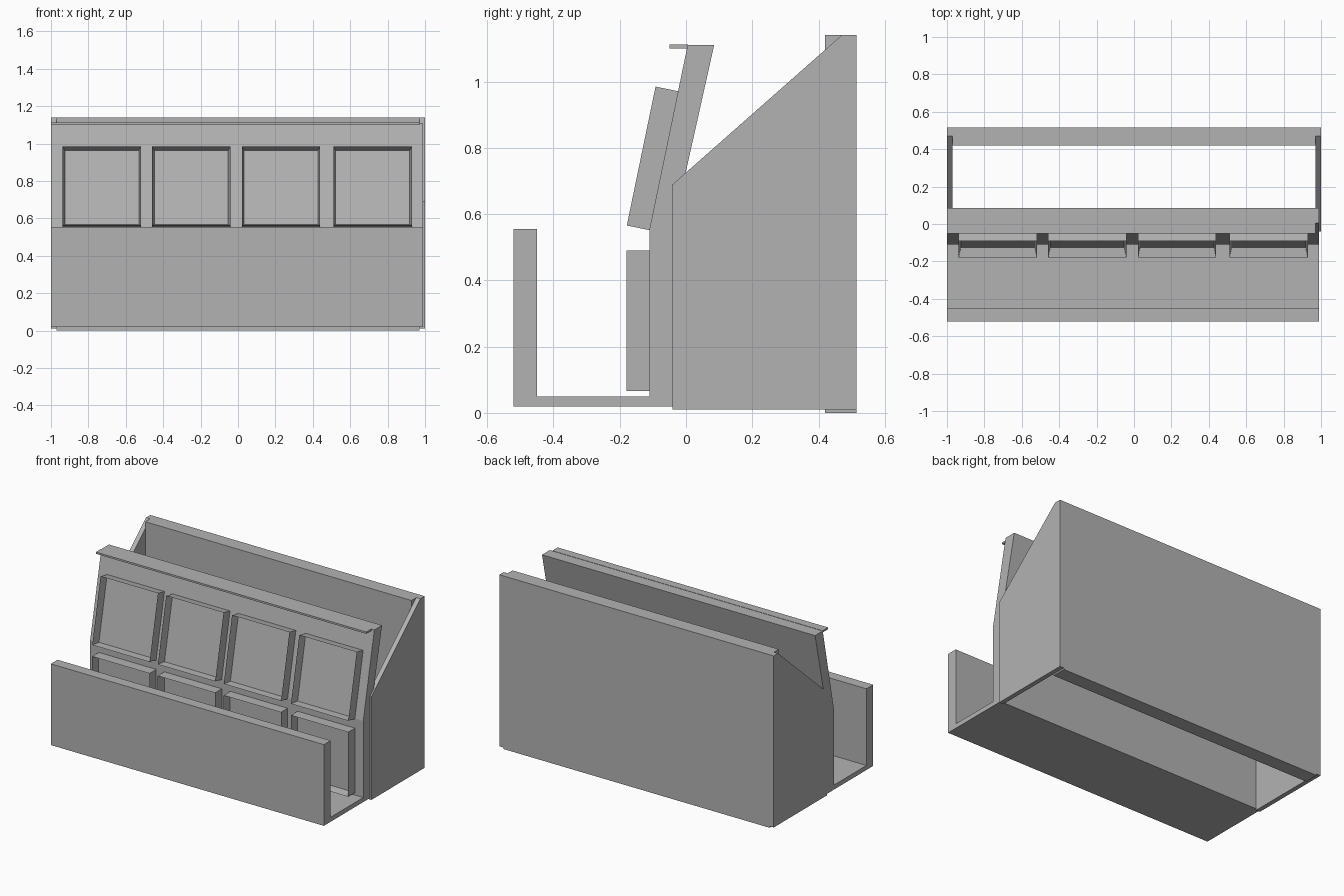
import bpy, bmesh
from mathutils import Matrix, Vector

if "Cube" in bpy.data.objects:
    bpy.data.objects.remove(bpy.data.objects["Cube"])

GREY = (0.45, 0.45, 0.45, 1)
grey = bpy.data.materials.new("plain_grey")
grey.use_nodes = True
grey.diffuse_color = GREY
grey.node_tree.nodes["Principled BSDF"].inputs["Base Color"].default_value = GREY


def finish(name, bm):
    bmesh.ops.recalc_face_normals(bm, faces=bm.faces)
    mesh = bpy.data.meshes.new(name)
    bm.to_mesh(mesh)
    bm.free()
    mesh.materials.append(grey)
    obj = bpy.data.objects.new(name, mesh)
    bpy.context.collection.objects.link(obj)
    return obj


def extrude_profile(name, points, x0, x1):
    """Sweep a (y, z) outline from x0 to x1."""
    bm = bmesh.new()
    face = bm.faces.new([bm.verts.new((x0, y, z)) for y, z in points])
    side = bmesh.ops.extrude_face_region(bm, geom=[face])["geom"]
    moved = [v for v in side if isinstance(v, bmesh.types.BMVert)]
    bmesh.ops.translate(bm, verts=moved, vec=(x1 - x0, 0, 0))
    return finish(name, bm)


def slab(name, y0, y1, z0, z1, x0, x1):
    return extrude_profile(name, [(y0, z0), (y1, z0), (y1, z1), (y0, z1)], x0, x1)


def frame(name, size, centre, tilt):
    """Shallow tray whose open side faces the front."""
    bm = bmesh.new()
    bmesh.ops.create_cube(bm, size=1)
    bmesh.ops.scale(bm, verts=bm.verts, vec=size)
    bm.normal_update()
    front = min(bm.faces, key=lambda f: f.calc_center_median().y)
    bmesh.ops.inset_region(bm, faces=[front], thickness=0.016)
    bmesh.ops.translate(bm, verts=front.verts, vec=(0, 0.052, 0))
    obj = finish(name, bm)
    obj.matrix_world = Matrix.Translation(Vector(centre)) @ Matrix.Rotation(tilt, 4, "X")


# Rear bin: back wall and sloped ends, open underneath
slab("back_wall", 0.42, 0.515, 0, 1.14, -0.97, 0.97)
end_outline = [(-0.04, 0.01), (0.515, 0.01), (0.515, 1.14), (0.47, 1.14), (-0.04, 0.69)]
extrude_profile("right_end_panel", end_outline, -1, -0.97)
extrude_profile("left_end_panel", end_outline, 0.97, 1)

# Front trough
slab("trough_floor", -0.45, -0.04, 0.02, 0.05, -1, 0.99)
slab("trough_front_wall", -0.52, -0.45, 0.02, 0.555, -1, 0.99)

# Bent facade with a lip along its top
facade = [(-0.11, 0.05), (-0.04, 0.05), (-0.04, 0.55), (0.085, 1.11), (0.005, 1.11), (-0.11, 0.555)]
extrude_profile("facade", facade, -1, 0.99)
slab("facade_lip", -0.05, 0.006, 1.10, 1.112, -1, 0.97)

# Two rows of framed panels
for i, x in enumerate((-0.728, -0.25, 0.23, 0.72), 1):
    frame(f"upper_frame_{i}", (0.418, 0.07, 0.428), (x, -0.101, 0.768), -0.204)
    frame(f"lower_frame_{i}", (0.418, 0.07, 0.425), (x, -0.145, 0.278), 0)
